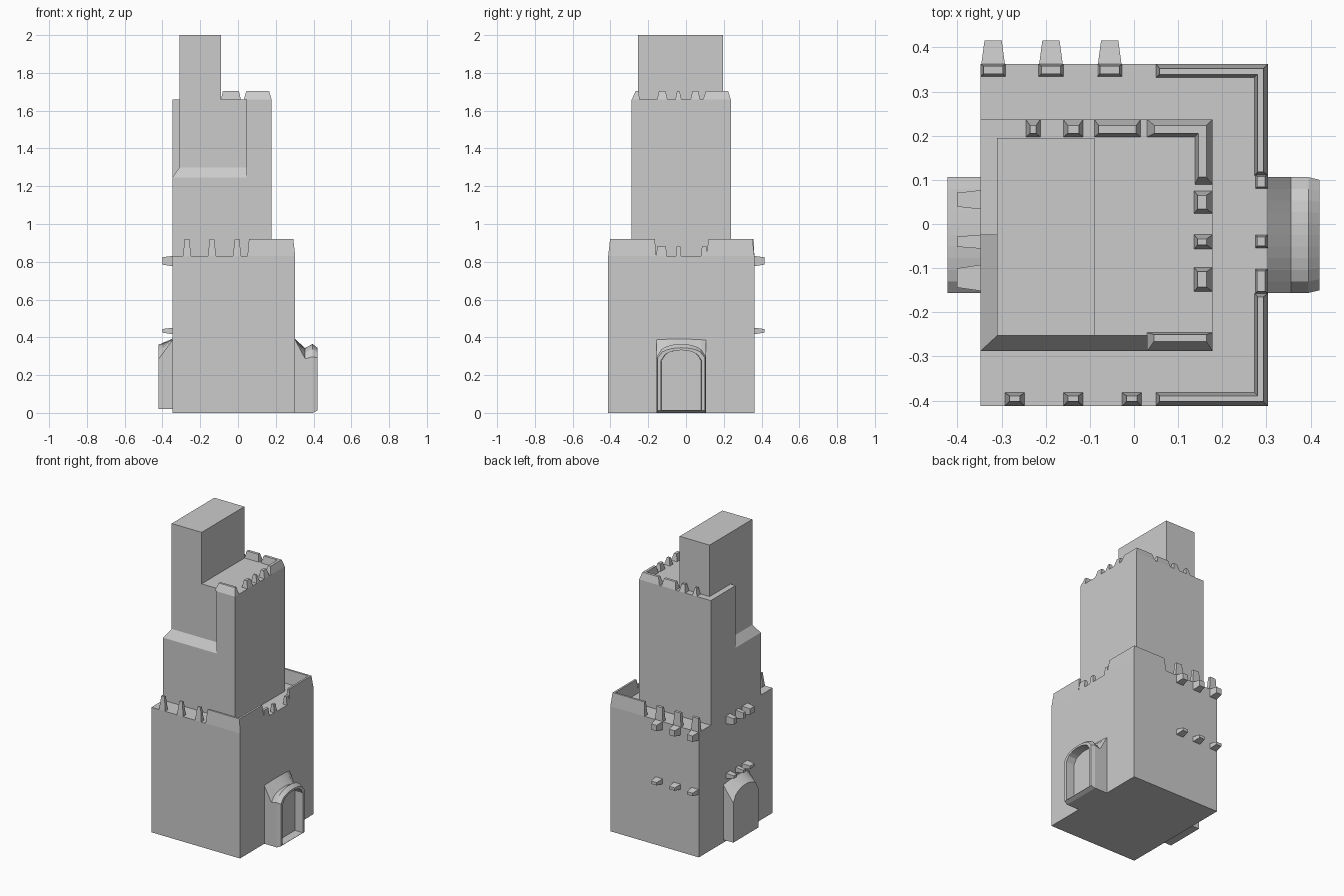
import bpy, bmesh, math
from mathutils import Vector

old = bpy.data.objects.get("Cube")
if old:
    bpy.data.objects.remove(old, do_unlink=True)

stone = bpy.data.materials.new("grey stone")
stone.use_nodes = True
GREY = (0.6, 0.6, 0.6, 1)
stone.diffuse_color = GREY
stone.node_tree.nodes["Principled BSDF"].inputs["Base Color"].default_value = GREY


def loft(name, rings):
    """Skin a closed solid through matching rings of 3D points."""
    bm = bmesh.new()
    loops = [[bm.verts.new(p) for p in ring] for ring in rings]
    n = len(loops[0])
    for a, b in zip(loops, loops[1:]):
        for i in range(n):
            j = (i + 1) % n
            bm.faces.new((a[i], a[j], b[j], b[i]))
    bm.faces.new(loops[0][::-1])
    bm.faces.new(loops[-1])
    bmesh.ops.recalc_face_normals(bm, faces=bm.faces)
    mesh = bpy.data.meshes.new(name)
    bm.to_mesh(mesh)
    bm.free()
    mesh.materials.append(stone)
    obj = bpy.data.objects.new(name, mesh)
    bpy.context.collection.objects.link(obj)
    return obj


def rect(x0, x1, y0, y1, z):
    return [(x0, y0, z), (x1, y0, z), (x1, y1, z), (x0, y1, z)]


def block(name, x, y, z, dx=(0, 0), dy=(0, 0)):
    """Box whose top is drawn in by dx and dy at its low and high sides."""
    return loft(name, [rect(*x, *y, z[0]),
                       rect(x[0] + dx[0], x[1] - dx[1], y[0] + dy[0], y[1] - dy[1], z[1])])


def corner_wall(name, cx, cy, ex, ey, t, z, outer, inner, end):
    """L-shaped parapet around the corner (cx, cy) with sloping sides."""
    sx, sy = math.copysign(1, cx - ex), math.copysign(1, cy - ey)

    def ring(o, i, e, h):
        ox, oy = cx - sx * o, cy - sy * o
        ix, iy = cx - sx * (t - i), cy - sy * (t - i)
        ax, ay = ex + sx * e, ey + sy * e
        return [(ax, oy, h), (ax, iy, h), (ix, iy, h), (ix, ay, h), (ox, ay, h), (ox, oy, h)]
    return loft(name, [ring(0, 0, 0, z[0]), ring(outer, inner, end, z[1])])


# Main keep and upper tower
L, R, F, B = -0.348, 0.303, -0.412, 0.362
block("keep", (L, R), (F, B), (0, 0.83))
TR, TF, TB = 0.178, -0.288, 0.237
block("tower_lower", (L, TR), (TF, TB), (0.83, 1.245))
block("tower_ledge", (L, TR), (TF, TB), (1.245, 1.3), (0.038, 0), (0.035, 0))
plan = [(L, TB), (L, -0.025), (-0.31, -0.025), (-0.31, -0.253),
        (0.045, -0.253), (0.045, TF), (TR, TF), (TR, TB)]
loft("tower_upper", [[(x, y, h) for x, y in plan] for h in (1.245, 1.658)])
block("turret", (-0.31, -0.09), (-0.253, 0.195), (1.658, 2.0))

# Keep parapet
low = (0.83, 0.92)
corner_wall("keep_wall_back", R, B, 0.05, 0.11, 0.03, low, 0.01, 0.007, 0.008)
corner_wall("keep_wall_front", R, F, 0.05, -0.157, 0.03, low, 0.01, 0.007, 0.008)
for x in (-0.27, -0.138, -0.005):
    block("front_merlon", (x - 0.022, x + 0.022), (F, F + 0.03), low, (0.01, 0.01), (0.01, 0.007))
for x in (-0.319, -0.188, -0.055):
    block("back_merlon", (x - 0.028, x + 0.028), (B - 0.028, B), low, (0.006, 0.006), (0.006, 0.004))
for y0, y1 in ((-0.157, -0.102), (-0.054, -0.025), (0.08, 0.112)):
    block("side_merlon", (R - 0.028, R), (y0, y1), (0.83, 0.882), (0.004, 0.006), (0.004, 0.004))

# Tower parapet
high = (1.658, 1.705)
corner_wall("tower_wall_back", TR, TB, 0.03, 0.09, 0.04, high, 0.014, 0.008, 0.016)
block("tower_wall_front", (0.03, TR), (TF, TF + 0.042), high, (0.015, 0.014), (0.022, 0.004))
for y0, y1 in ((-0.153, -0.098), (-0.057, -0.024), (0.024, 0.075)):
    block("tower_side_merlon", (TR - 0.042, TR), (y0, y1), high, (0.008, 0.014), (0.01, 0.01))
for x0, x1 in ((-0.245, -0.212), (-0.16, -0.115), (-0.09, 0.015)):
    block("tower_back_merlon", (x0, x1), (TB - 0.04, TB), high, (0.01, 0.01), (0.008, 0.014))


# Projecting beam ends on the back and on the right-hand wall
def beam(name, root, outward, width, z0, z1, length=0.053):
    root, out = Vector(root), Vector(outward)
    side = Vector((-out.y, out.x, 0)) * width / 2

    def ring(d, s, a, b):
        c = root + out * d
        return [c + side * s + Vector((0, 0, a)), c - side * s + Vector((0, 0, a)),
                c - side * s + Vector((0, 0, b)), c + side * s + Vector((0, 0, b))]
    loft(name, [ring(-0.01, 1, z0, z1), ring(length, 0.7, z0 + 0.01, z1 - 0.008)])


for z0, z1 in ((0.775, 0.832), (0.415, 0.452)):
    for x in (-0.319, -0.188, -0.055):
        beam("back_beam", (x, B, 0), (0, 1, 0), 0.056, z0, z1)
    for y, w in ((0.055, 0.045), (-0.04, 0.033), (-0.122, 0.062)):
        beam("side_beam", (L, y, 0), (-1, 0, 0), w, z0, z1)


# Arched porches
def arch(x, inset, z0, spring, peak, n=10):
    y0, y1 = -0.156 + inset, 0.106 - inset
    mid, half = (y0 + y1) / 2, (y1 - y0) / 2
    top = []
    for i in range(n + 1):
        u = -1 + 2 * i / n
        top.append((x, mid + half * u, spring + (peak - spring) * math.sqrt(1 - u * u * 0.999)))
    return [(x, y0, z0)] + top + [(x, y1, z0)]


loft("gate_porch", [
    arch(R - 0.005, 0, 0, 0.395, 0.395),
    arch(0.355, 0, 0, 0.285, 0.343),
    arch(0.395, 0, 0, 0.295, 0.365),
    arch(0.42, 0.006, 0.012, 0.29, 0.345),
    arch(0.42, 0.024, 0.014, 0.275, 0.332),
    arch(0.362, 0.026, 0.014, 0.275, 0.332)])
loft("rear_porch", [
    arch(L + 0.005, 0, 0.02, 0.39, 0.395),
    arch(-0.422, 0, 0.02, 0.28, 0.36)])
